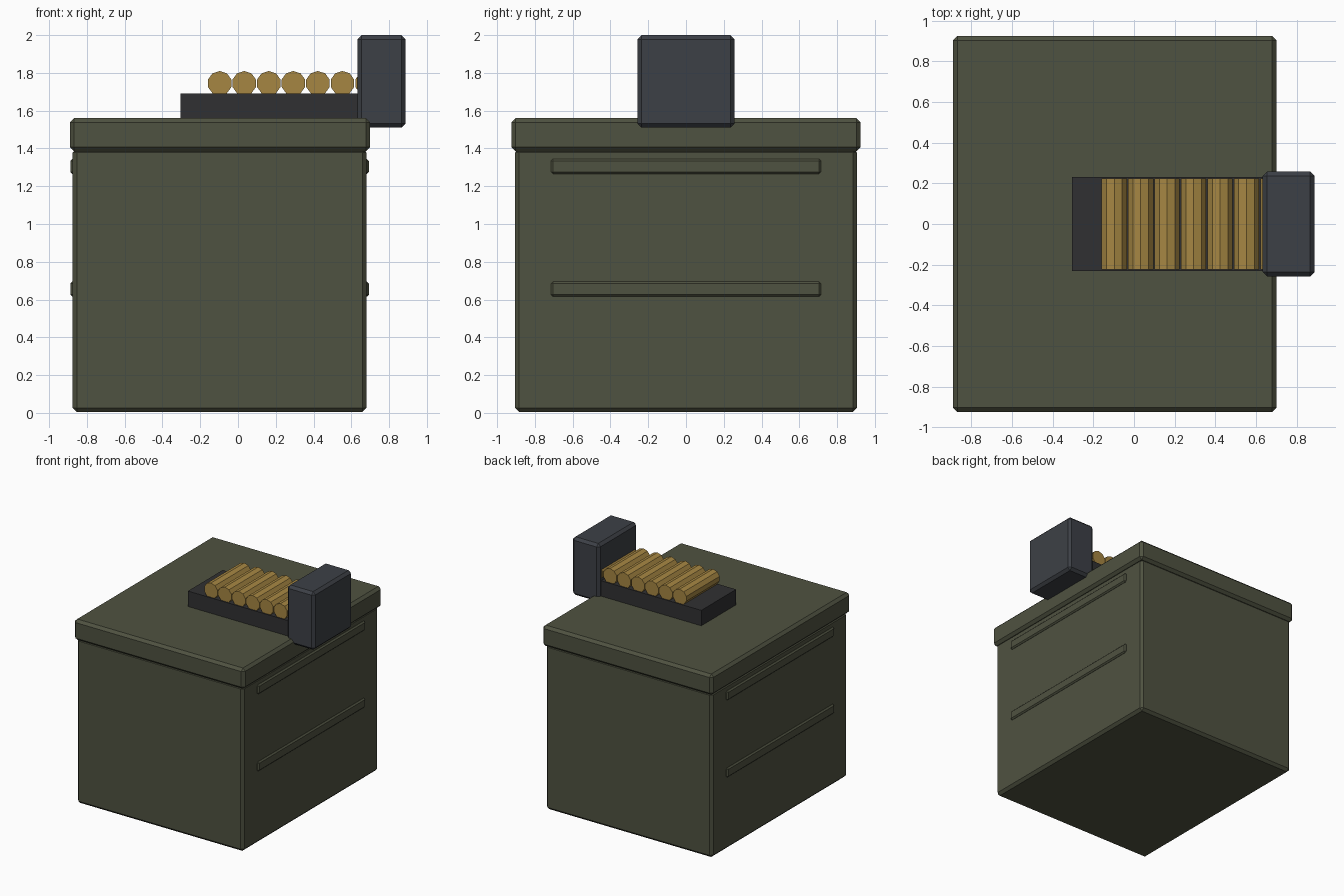
import bpy
import bmesh
from math import radians

if "Cube" in bpy.data.objects:
    bpy.data.objects.remove(bpy.data.objects["Cube"])


def material(name, r, g, b):
    m = bpy.data.materials.new(name)
    m.diffuse_color = (r, g, b, 1)
    m.use_nodes = True
    m.node_tree.nodes["Principled BSDF"].inputs["Base Color"].default_value = m.diffuse_color
    return m


olive = material("olive_paint", 0.078, 0.084, 0.052)
dark = material("dark_metal", 0.030, 0.030, 0.032)
slate = material("slate_metal", 0.046, 0.051, 0.061)
brass = material("brass", 0.38, 0.24, 0.055)


def box(name, x, y, z, mat, bevel=0.0):
    """Box from (min, max) ranges, with an optional chamfer."""
    bpy.ops.mesh.primitive_cube_add(size=1, location=[sum(r) / 2 for r in (x, y, z)])
    ob = bpy.context.object
    ob.name = name
    size = [r[1] - r[0] for r in (x, y, z)]
    for v in ob.data.vertices:
        v.co = [c * s for c, s in zip(v.co, size)]
    ob.data.materials.append(mat)
    if bevel:
        mod = ob.modifiers.new("chamfer", 'BEVEL')
        mod.width = bevel
        mod.segments = 1
    return ob


# Ammunition crate and overhanging lid
box("crate_body", (-0.875, 0.68), (-0.905, 0.905), (0.005, 1.40), olive, 0.022)
box("crate_lid", (-0.89, 0.70), (-0.925, 0.925), (1.385, 1.56), olive, 0.022)

# Pressed ribs, two on each long side
for side, x in (("left", (-0.888, -0.86)), ("right", (0.665, 0.693))):
    for level, z in (("lower", 0.655), ("upper", 1.305)):
        box(f"{side}_{level}_rib", x, (-0.715, 0.715), (z - 0.04, z + 0.04), olive, 0.011)

# Feed tray and end block
box("feed_tray", (-0.305, 0.68), (-0.232, 0.232), (1.555, 1.69), dark)
box("feed_block", (0.632, 0.888), (-0.258, 0.258), (1.51, 2.0), slate, 0.022)

# Row of ten-sided rounds, the last one partly inside the block
for i in range(7):
    bpy.ops.mesh.primitive_cylinder_add(
        vertices=10, radius=0.065, depth=0.446,
        location=(-0.097 + i * 0.13, 0, 1.745), rotation=(radians(90), 0, 0))
    rnd = bpy.context.object
    rnd.name = f"round_{i + 1}"
    rnd.data.materials.append(brass)
